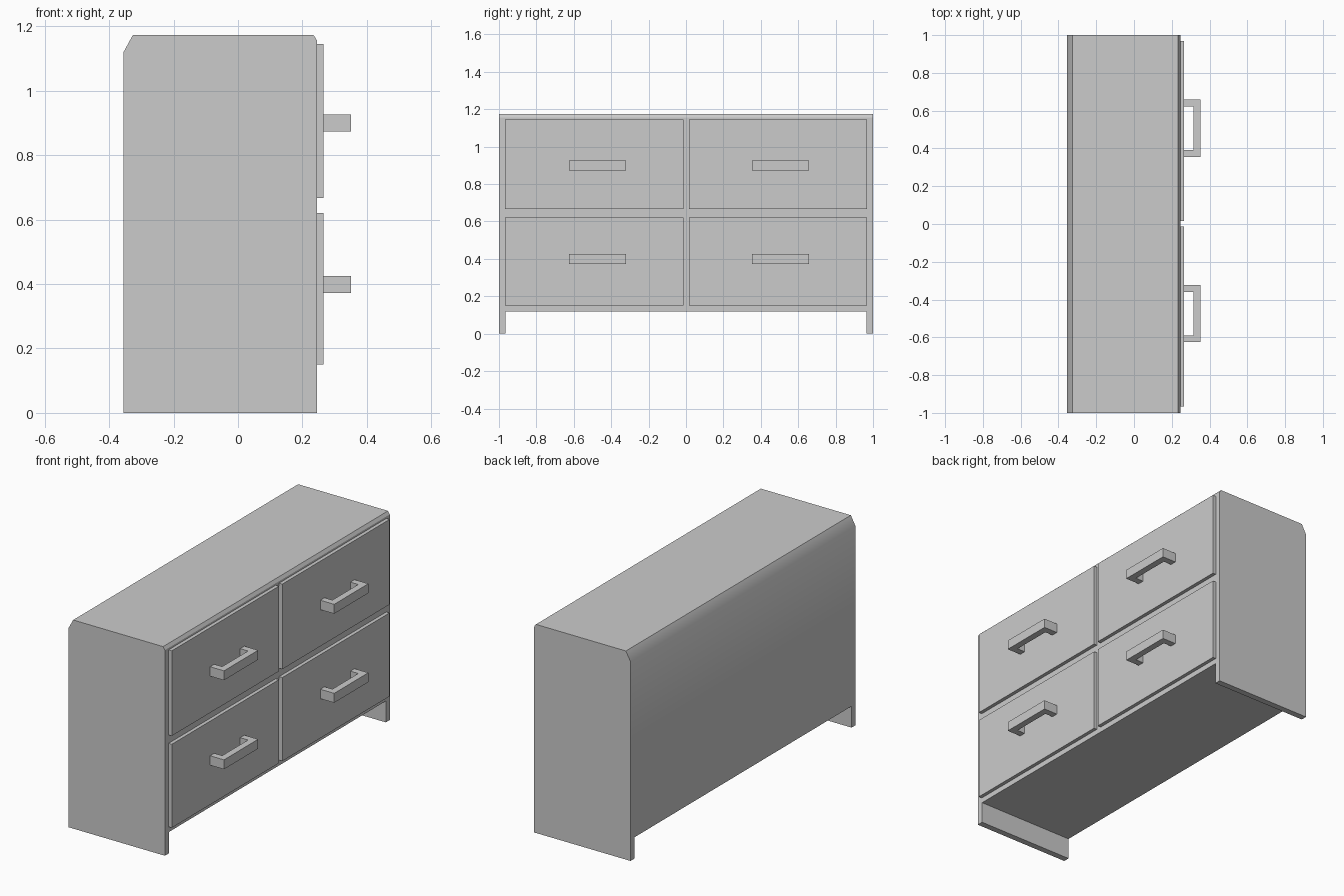
import bpy, bmesh

if "Cube" in bpy.data.objects:
    bpy.data.objects.remove(bpy.data.objects["Cube"])

FRONT = 0.245   # x of the cabinet face that carries the drawers


def prism(name, pts, to3d, vec):
    """Extrude a closed 2D outline along vec."""
    bm = bmesh.new()
    face = bm.faces.new([bm.verts.new(to3d(*p)) for p in pts])
    ext = bmesh.ops.extrude_face_region(bm, geom=[face], use_keep_orig=True)
    verts = [g for g in ext["geom"] if isinstance(g, bmesh.types.BMVert)]
    bmesh.ops.translate(bm, verts=verts, vec=vec)
    bmesh.ops.recalc_face_normals(bm, faces=bm.faces)
    me = bpy.data.meshes.new(name)
    bm.to_mesh(me)
    bm.free()
    ob = bpy.data.objects.new(name, me)
    bpy.context.collection.objects.link(ob)
    return ob


def box(name, x0, x1, y0, y1, z0, z1):
    return prism(name, [(x0, y0), (x1, y0), (x1, y1), (x0, y1)],
                 lambda x, y: (x, y, z0), (0, 0, z1 - z0))


# Cabinet: side profile with chamfered top edges, run along the full width
profile = [(-0.355, 0), (FRONT, 0), (FRONT, 1.157), (0.234, 1.174),
           (-0.326, 1.174), (-0.355, 1.121)]
cabinet = prism("cabinet", profile, lambda x, z: (x, -1, z), (0, 2, 0))

# Open space under the cabinet, leaving the two side panels as feet
cutter = box("underside_cutter", -1, 1, -0.965, 0.965, -0.2, 0.12)
cutter.hide_render = True
cutter.hide_set(True)
cut = cabinet.modifiers.new("underside", 'BOOLEAN')
cut.operation = 'DIFFERENCE'
cut.solver = 'EXACT'
cut.object = cutter
bpy.ops.object.select_all(action='DESELECT')
bpy.context.view_layer.objects.active = cabinet
cabinet.select_set(True)
bpy.ops.object.modifier_apply(modifier=cut.name)
bpy.data.objects.remove(cutter)
bpy.ops.object.shade_smooth_by_angle()

# Drawers with U-shaped handles
columns = {"left": (-0.967, -0.014, -0.626), "right": (0.016, 0.969, 0.354)}
rows = {"lower": (0.15, 0.62, 0.372), "upper": (0.667, 1.146, 0.873)}
for side, (y0, y1, hy) in columns.items():
    for level, (z0, z1, hz) in rows.items():
        box(f"{level}_{side}_drawer", FRONT - 0.01, 0.265, y0, y1, z0, z1)
        a, b, t = hy, hy + 0.304, 0.037
        outline = [(0.26, a), (0.351, a), (0.351, b), (0.26, b),
                   (0.26, b - t), (0.314, b - t), (0.314, a + t), (0.26, a + t)]
        prism(f"{level}_{side}_handle", outline,
              lambda x, y: (x, y, hz), (0, 0, 0.053))
